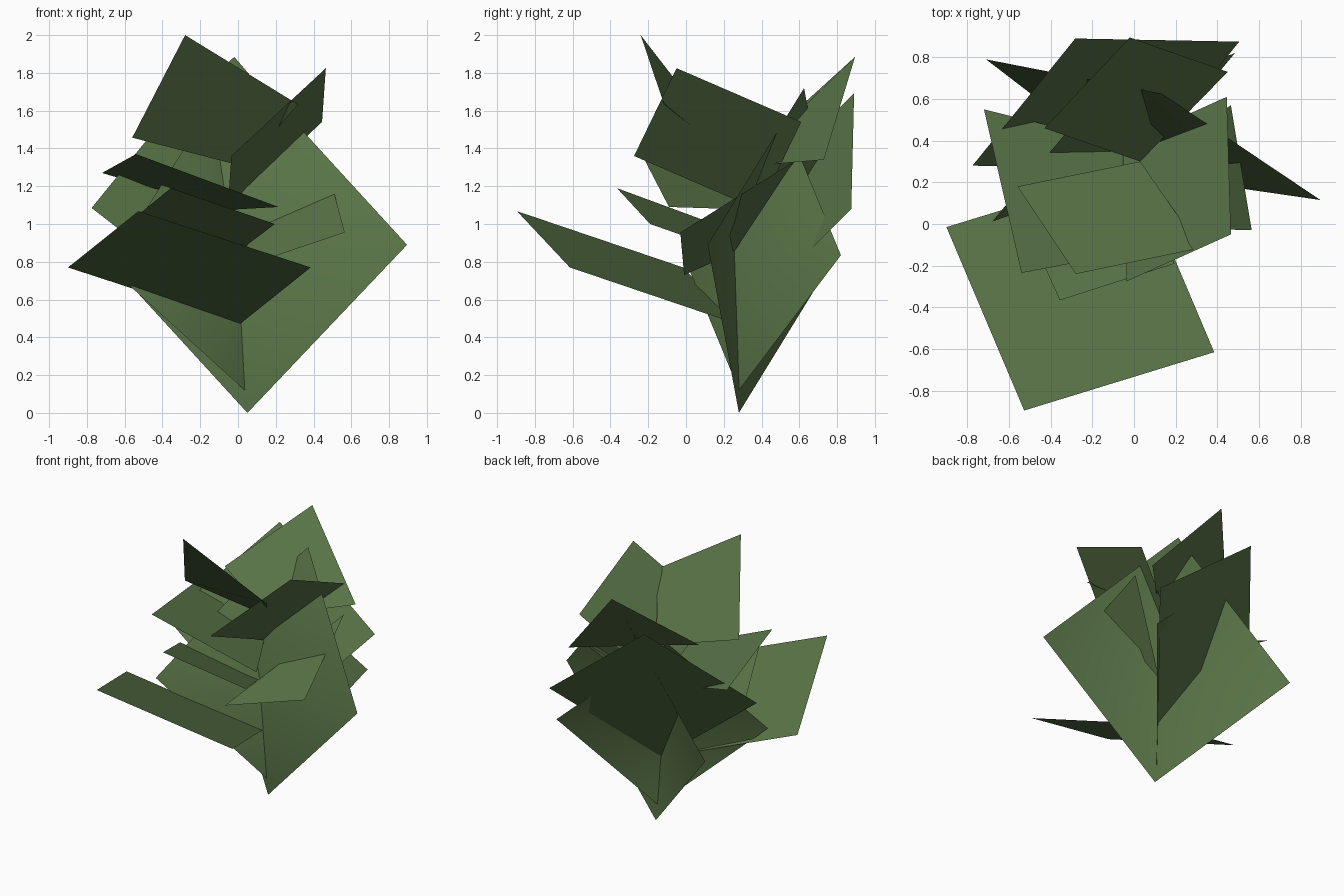
import bpy
from mathutils import Vector

if "Cube" in bpy.data.objects:
    bpy.data.objects.remove(bpy.data.objects["Cube"])

green = bpy.data.materials.new("leaf green")
green.diffuse_color = (0.10, 0.175, 0.063, 1)
green.use_nodes = True
green.node_tree.nodes["Principled BSDF"].inputs["Base Color"].default_value = green.diffuse_color

# Points along the hidden stem where the leaves are rooted
nodes = {
    "ground": (0.05, 0.28, 0.0),
    "low": (0.035, 0.28, 0.12),
    "mid": (0.012, 0.265, 0.472),
    "upper": (-0.01, 0.25, 0.845),
    "high": (-0.055, 0.385, 1.075),
    "crown": (0.03, 0.30, 1.305),
}


def leaf(name, node, left, right, tip=None, middle=None):
    """Four cornered leaf; no tip makes it square, a middle point cups it."""
    b, l, r = Vector(nodes[node]), Vector(left), Vector(right)
    t = Vector(tip) if tip else l + r - b
    pts = [b, r, t, l]
    if (r - l).cross(t - b).z < 0:
        pts.reverse()
    faces = [(0, 1, 2, 3)]
    if middle:
        pts.append(Vector(middle))
        faces = [(i, (i + 1) % 4, 4) for i in range(4)]
    mesh = bpy.data.meshes.new(name)
    mesh.from_pydata(pts, [], faces)
    mesh.materials.append(green)
    for face in mesh.polygons:
        face.use_smooth = True
    obj = bpy.data.objects.new(name, mesh)
    bpy.context.collection.objects.link(obj)


# Cupped lower leaves wrapped around the stem
leaf("tall_back_leaf", "ground", (-0.71, 0.79, 0.83), (0.895, 0.115, 0.89),
     middle=(0.0, 0.245, 0.95))
leaf("low_cupped_leaf", "low", (-0.68, 0.012, 0.77), (0.484, 0.82, 0.835),
     middle=(-0.02, 0.24, 0.89))

# Flat square leaves
leaf("front_leaf", "mid", (-0.90, -0.015, 0.77), (0.385, -0.615, 0.77))
leaf("rear_leaf", "mid", (-0.775, 0.28, 1.085), (0.505, 0.875, 1.08))
leaf("high_right_leaf", "high", (-0.035, -0.275, 1.36), (0.445, 0.61, 1.54))

# Bent upper leaves with their own tips
leaf("small_front_leaf", "upper", (-0.605, 0.19, 0.985), (0.195, -0.19, 1.0),
     (-0.356, -0.366, 1.19))
leaf("small_right_leaf", "upper", (-0.10, -0.01, 0.73), (0.465, 0.57, 1.33),
     (0.565, -0.03, 0.955))
leaf("high_left_leaf", "high", (-0.72, 0.55, 1.27), (0.215, -0.09, 1.09),
     (-0.54, -0.235, 1.37))
leaf("crown_front_leaf", "crown", (-0.56, 0.18, 1.457), (0.318, -0.116, 1.633),
     (-0.28, -0.24, 2.0))
leaf("crown_back_leaf", "crown", (-0.43, 0.46, 1.49), (0.45, 0.73, 1.34),
     (-0.02, 0.895, 1.885))
